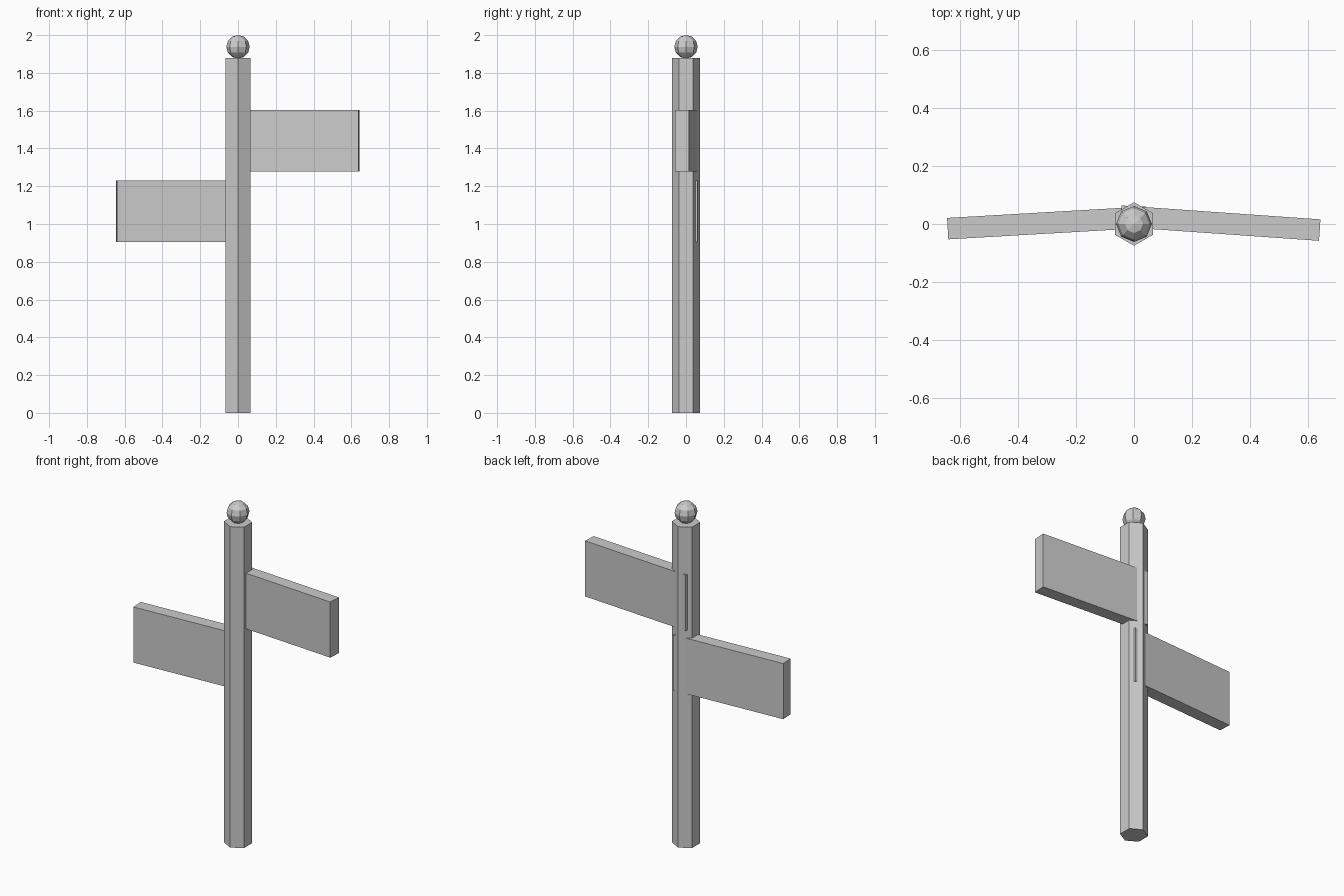
import bpy
from math import radians, cos, sin
from mathutils import Vector

if "Cube" in bpy.data.objects:
    bpy.data.objects.remove(bpy.data.objects["Cube"])


def board(name, outer, angle, z, length=0.688, thick=0.074, height=0.326):
    """Sign board running from its outer end inward along the given angle."""
    a = radians(angle)
    c = Vector((outer[0], outer[1], z)) + Vector((cos(a), sin(a), 0)) * length / 2
    bpy.ops.mesh.primitive_cube_add(size=1, location=c, rotation=(0, 0, a))
    ob = bpy.context.object
    ob.name = name
    ob.scale = (length, thick, height)
    return ob


# hexagonal post, corners facing front and back
bpy.ops.mesh.primitive_cylinder_add(vertices=6, radius=0.075, depth=1.88,
                                    location=(0, 0, 0.94))
bpy.context.object.name = "post"

# low-poly ball on top
bpy.ops.mesh.primitive_uv_sphere_add(segments=8, ring_count=6, radius=0.062,
                                     location=(0, 0, 1.938))
bpy.context.object.name = "ball_finial"

# two boards, each swept slightly forward
board("right_board", (0.641, -0.021), 176, 1.44)
board("left_board", (-0.643, -0.016), 3.3, 1.067)
